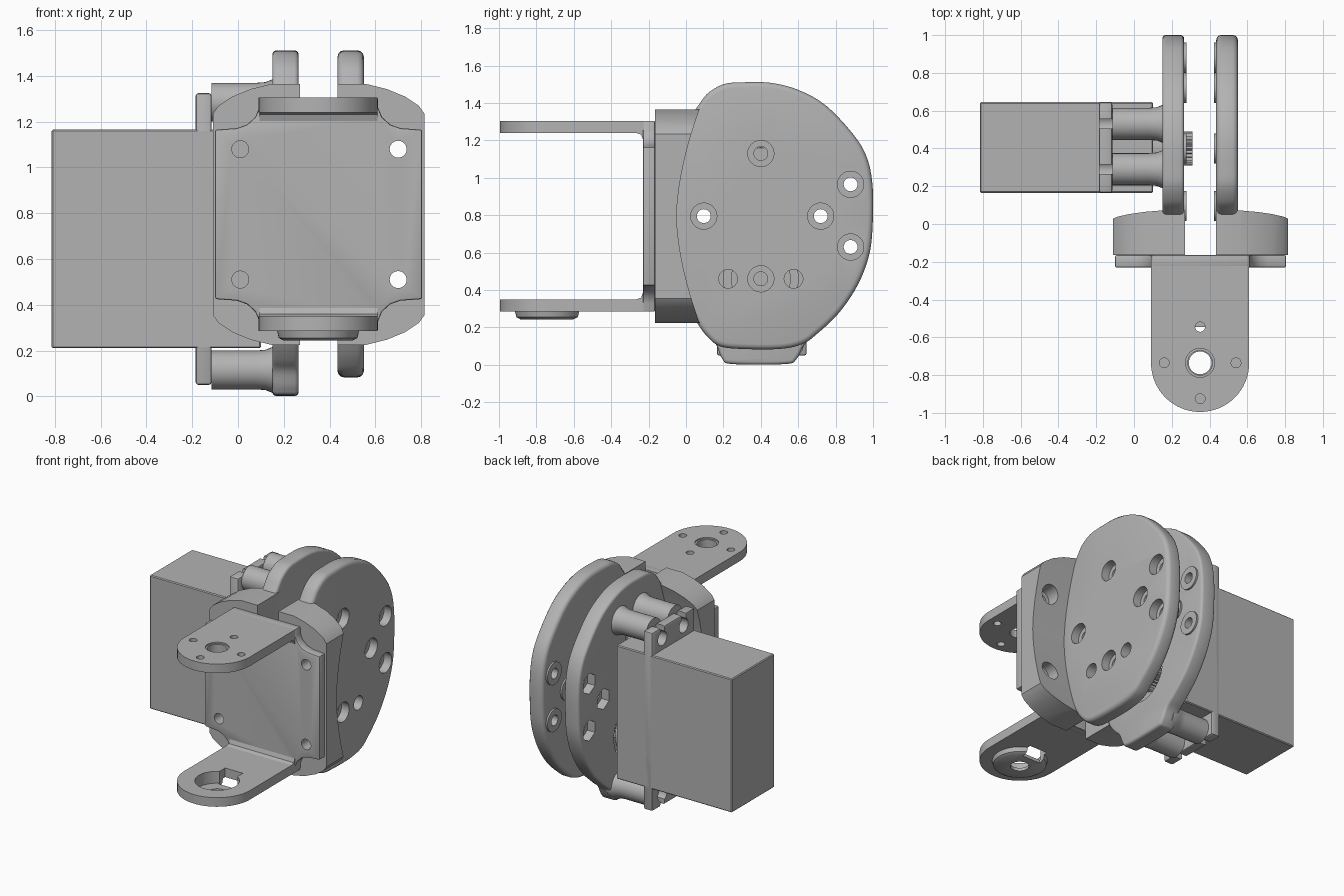
import bpy, bmesh, math
from mathutils import Vector

if "Cube" in bpy.data.objects:
    bpy.data.objects.remove(bpy.data.objects["Cube"])

grey = bpy.data.materials.new("mid_grey")
grey.use_nodes = True
grey.diffuse_color = (0.45, 0.45, 0.45, 1)
grey.node_tree.nodes["Principled BSDF"].inputs["Base Color"].default_value = (0.45, 0.45, 0.45, 1)

MID_X, MID_Z = 0.3525, 0.795       # symmetry axes of the bracket and block
SHAFT = (0.4, 0.46)                # output shaft in y, z
PIVOT = (0.35, -0.735)             # arm pivot in x, y


def place(axis, p, d):
    return {"X": (d, p[0], p[1]), "Y": (p[0], d, p[1]), "Z": (p[0], p[1], d)}[axis]


def loft(name, axis, rings):
    """Solid through rings of equal point count, each given as (points, depth)."""
    bm = bmesh.new()
    loops = [[bm.verts.new(place(axis, p, d)) for p in pts] for pts, d in rings]
    for a, b in zip(loops, loops[1:]):
        for i in range(len(a)):
            j = (i + 1) % len(a)
            bm.faces.new((a[i], a[j], b[j], b[i]))
    bm.faces.new(loops[0])
    bm.faces.new(loops[-1])
    bmesh.ops.recalc_face_normals(bm, faces=bm.faces)
    mesh = bpy.data.meshes.new(name)
    bm.to_mesh(mesh)
    bm.free()
    mesh.materials.append(grey)
    ob = bpy.data.objects.new(name, mesh)
    bpy.context.collection.objects.link(ob)
    return ob


def prism(name, axis, pts, a, b):
    return loft(name, axis, [(pts, a), (pts, b)])


def circle(c, r, n=32, turn=0):
    return [(c[0] + r * math.cos(turn + math.tau * i / n),
             c[1] + r * math.sin(turn + math.tau * i / n)) for i in range(n)]


def rect(a0, b0, a1, b1):
    return [(a0, b0), (a1, b0), (a1, b1), (a0, b1)]


def rod(name, axis, c, r, a, b, n=32):
    return prism(name, axis, circle(c, r, n), a, b)


def smooth_loop(pts, steps=5):
    """Closed curve running through every point."""
    out, n = [], len(pts)
    for i in range(n):
        p0, p1, p2, p3 = (Vector(pts[(i + k - 1) % n]) for k in range(4))
        for s in range(steps):
            t = s / steps
            v = 0.5 * (2 * p1 + (p2 - p0) * t + (2 * p0 - 5 * p1 + 4 * p2 - p3) * t * t
                       + (3 * p1 - p0 - 3 * p2 + p3) * t ** 3)
            out.append(tuple(v))
    return out


def apply(ob, kind, **settings):
    m = ob.modifiers.new(kind, kind)
    for k, v in settings.items():
        setattr(m, k, v)
    bpy.ops.object.select_all(action="DESELECT")
    bpy.context.view_layer.objects.active = ob
    ob.select_set(True)
    bpy.ops.object.modifier_apply(modifier=m.name)


def cut(ob, *cutters, operation="DIFFERENCE"):
    for c in cutters:
        apply(ob, "BOOLEAN", object=c, operation=operation, solver="EXACT")
        bpy.data.objects.remove(c)


def bevel(ob, width, segments=3, angle=50):
    apply(ob, "BEVEL", width=width, segments=segments, limit_method="ANGLE",
          angle_limit=math.radians(angle))


# Servo motor
body = prism("servo_body", "X", rect(0.165, 0.21, 0.645, 1.165), -0.815, 0.1)
bevel(body, 0.006, 1)
flange = prism("servo_flange", "X", rect(0.165, 0.05, 0.645, 1.325), -0.185, -0.115)
bevel(flange, 0.012, 2)
for y in (0.29, 0.53):
    for z, end in ((0.13, 0), (1.245, 1.4)):
        cut(flange, rod("hole", "X", (y, z), 0.05, -0.3, 0),
            prism("slot", "X", rect(y - 0.025, z, y + 0.025, end), -0.3, 0))
rod("servo_collar", "X", SHAFT, 0.16, 0.09, 0.17)
spline = [p for i in range(24) for p in
          (circle(SHAFT, 0.09, 48)[2 * i], circle(SHAFT, 0.078, 48)[2 * i + 1])]
shaft = prism("output_shaft", "X", spline, 0.15, 0.31)
cut(shaft, rod("hole", "X", SHAFT, 0.04, 0.22, 0.4))

# Posts with a flared foot joining the flange to the inner plate
for y in (0.29, 0.53):
    for z in (0.115, 1.285):
        loft("mounting_post", "X", [(circle((y, z), r), x) for r, x in
             ((0.085, -0.115), (0.085, 0.08), (0.088, 0.12), (0.1, 0.15), (0.1, 0.19))])

# Side plates
upper = [(0.03, 1.33), (0.075, 1.4), (0.12, 1.455), (0.2, 1.5), (0.29, 1.51), (0.45, 1.508),
         (0.6, 1.47), (0.75, 1.385), (0.9, 1.225), (0.97, 1.1), (0.998, 0.95), (0.998, 0.75),
         (0.98, 0.59), (0.92, 0.43), (0.82, 0.28), (0.7, 0.165)]
outer_low = [(0.62, 0.11), (0.5, 0.085), (0.3, 0.085), (0.18, 0.1), (0.11, 0.155)]
inner_low = [(0.635, 0.11), (0.59, 0.03), (0.53, 0.004), (0.25, 0.004), (0.195, 0.03),
             (0.16, 0.11), (0.11, 0.16)]
front = [(0.05, 0.24), (-0.04, 0.4), (-0.1, 0.6), (-0.12, 0.8), (-0.1, 1.0), (-0.04, 1.2)]
screws = [(0.4, 1.13), (0.095, 0.795), (0.72, 0.795), (0.88, 0.965), (0.88, 0.63)]

outer = prism("outer_plate", "X", smooth_loop(upper + outer_low + front), 0.435, 0.55)
inner = prism("inner_plate", "X", smooth_loop(upper + inner_low + front), 0.15, 0.265)
for plate in (outer, inner):
    bevel(plate, 0.028)
for c in screws + [SHAFT]:
    cut(outer, rod("hole", "X", c, 0.037, 0, 1), rod("counterbore", "X", c, 0.07, 0.49, 1))
for y in (0.225, 0.575):
    cut(outer, rod("hole", "X", (y, SHAFT[1]), 0.05, 0, 1))
for c in screws:
    cut(inner, rod("hole", "X", c, 0.037, 0, 1),
        prism("nut_pocket", "X", circle(c, 0.075, 6, math.pi / 6), 0, 0.21))
cut(inner, rod("opening", "X", SHAFT, 0.2, 0, 1, 48))

# Thin collars round the screws on the facing sides of the plates
for c in screws:
    for a, b in ((0.26, 0.277), (0.423, 0.44)):
        collar = rod("screw_collar", "X", c, 0.08, a, b)
        cut(collar, rod("hole", "X", c, 0.037, 0, 1))

collar = rod("shaft_collar", "X", SHAFT, 0.08, 0.423, 0.44)
cut(collar, rod("hole", "X", SHAFT, 0.037, 0, 1))

# Front block in two halves, hollowed to a curve at the back
side = [(0.435, 1.365), (0.56, 1.365), (0.65, 1.343), (0.73, 1.31), (0.79, 1.27),
        (0.815, 1.235)]
half = side + [(x, 2 * MID_Z - z) for x, z in reversed(side)]
back = [(-0.05 + 0.12 * (abs(t) ** 1.7), MID_Z + 0.565 * t)
        for t in [i / 8 - 1.25 for i in range(21)]]
corners = [(x, z) for x in (0.01, 0.70) for z in (0.51, 1.08)]
for name, pts in (("left_block", half),
                  ("right_block", [(2 * MID_X - x, z) for x, z in half])):
    block = prism(name, "Y", pts, -0.165, 0.3)
    cut(block, prism("back_curve", "X", [(-0.4, 0)] + back + [(-0.4, 1.6)], -1, 1.5),
        operation="INTERSECT")
    for c in corners:
        cut(block, rod("hole", "Y", c, 0.037, -0.4, 0.4),
            rod("counterbore", "Y", c, 0.065, -0.1, 0.4))

# Bracket back plate with scooped corners
corner = [(0.805, 1.165), (0.71, 1.172), (0.665, 1.188), (0.63, 1.22), (0.613, 1.26),
          (0.612, 1.305)]
right = [(x, 2 * MID_Z - z) for x, z in reversed(corner)] + corner
outline = right + [(2 * MID_X - x, z) for x, z in reversed(right)]
back_plate = prism("bracket_back", "Y", outline, -0.23, -0.165)
bevel(back_plate, 0.008, 2)
for c in corners:
    cut(back_plate, rod("hole", "Y", c, 0.037, -0.4, 0.4))

# Bracket arms
tongue = [(0.61, -0.17)] + [(PIVOT[0] + 0.26 * math.cos(a), PIVOT[1] + 0.26 * math.sin(a))
                            for a in (-math.pi * i / 32 for i in range(33))] + [(0.09, -0.17)]
top_arm = prism("top_arm", "Z", tongue, 1.24, 1.305)
cut(top_arm, rod("hole", "Z", PIVOT, 0.065, 1, 2), rod("rim", "Z", PIVOT, 0.077, 1.295, 2))
for c in circle(PIVOT, 0.19, 4):
    cut(top_arm, rod("hole", "Z", c, 0.026, 1, 2, 20))

low_arm = prism("bottom_arm", "Z", tongue, 0.285, 0.35)
boss = loft("pivot_boss", "Z", [(circle(PIVOT, r, 48), z) for r, z in
            ((0.15, 0.243), (0.172, 0.255), (0.18, 0.29))])
for part in (low_arm, boss):
    cut(part, rod("pocket", "Z", PIVOT, 0.145, 0.265, 1, 48),
        prism("slot", "Z", rect(0.28, -0.62, 0.42, -0.545), 0, 1),
        rod("hole", "Z", PIVOT, 0.06, 0, 1))

# Fillets where the arms meet the back plate
for flip in (1, -1):
    z0 = MID_Z + flip * 0.448
    pts = [(-0.225, z0), (-0.275, z0), (-0.24, z0 - flip * 0.012), (-0.228, z0 - flip * 0.045)]
    prism("arm_fillet", "X", pts, 0.095, 0.61)

# Smooth shading with sharp edges kept
bpy.ops.object.select_all(action="DESELECT")
for ob in bpy.context.collection.objects:
    if ob.type == "MESH" and ob.data.materials and ob.data.materials[0] == grey:
        ob.select_set(True)
        bpy.context.view_layer.objects.active = ob
bpy.ops.object.shade_smooth_by_angle(angle=math.radians(35))
